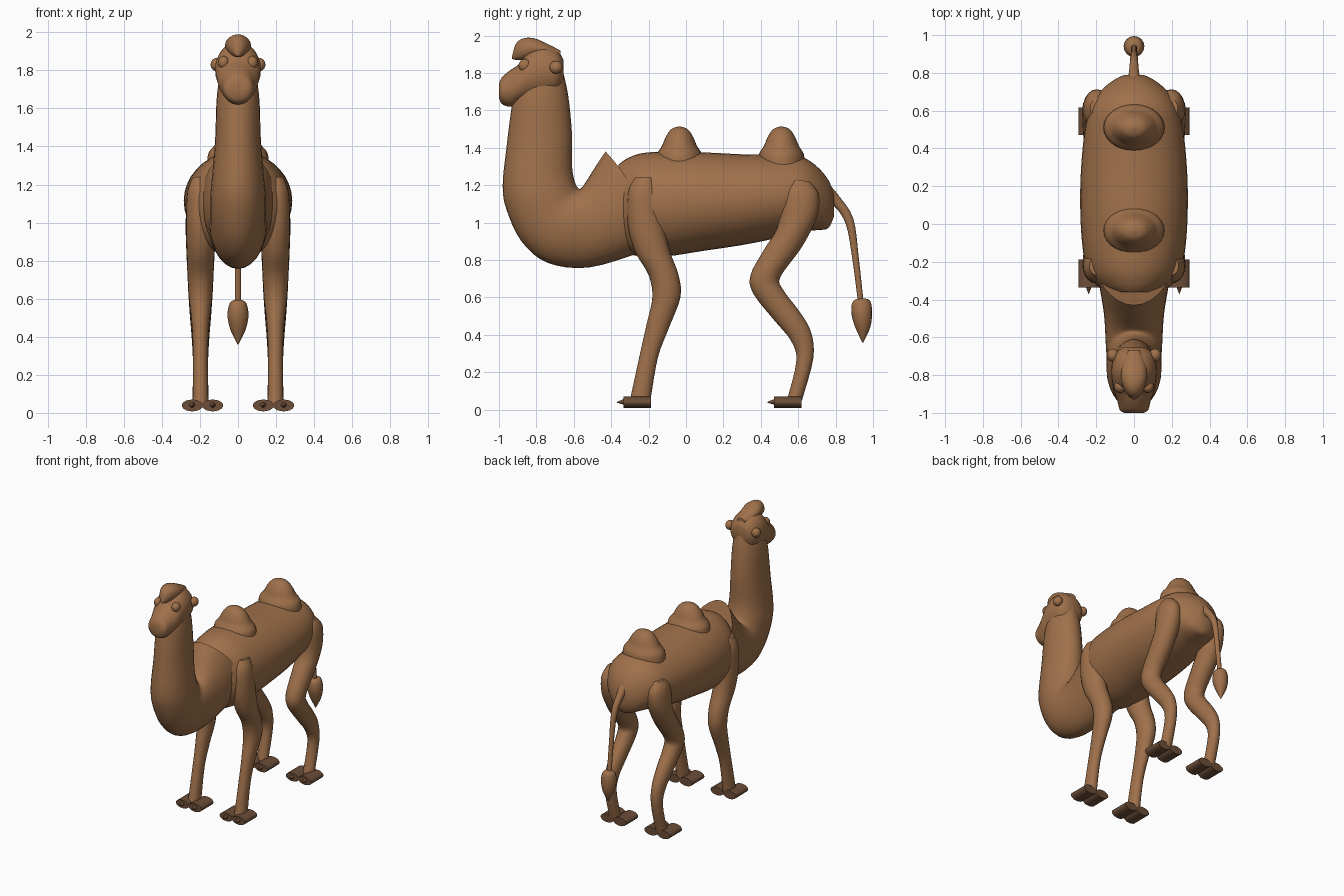
import bpy, bmesh, math
from mathutils import Vector, Matrix

cube = bpy.data.objects.get("Cube")
if cube:
    bpy.data.objects.remove(cube, do_unlink=True)


def material(name, rgb):
    mat = bpy.data.materials.new(name)
    mat.use_nodes = True
    color = (*rgb, 1)
    mat.diffuse_color = color
    mat.node_tree.nodes["Principled BSDF"].inputs["Base Color"].default_value = color
    return mat


FUR = material("tan fur", (.35, .165, .07))
HOOF = material("dark brown hoof", (.15, .075, .04))


def finish(name, bm, mat):
    """Turn a bmesh into a smooth shaded object with one material."""
    bmesh.ops.recalc_face_normals(bm, faces=bm.faces)
    mesh = bpy.data.meshes.new(name)
    bm.to_mesh(mesh)
    bm.free()
    mesh.materials.append(mat)
    obj = bpy.data.objects.new(name, mesh)
    bpy.context.collection.objects.link(obj)
    bpy.ops.object.select_all(action='DESELECT')
    obj.select_set(True)
    bpy.context.view_layer.objects.active = obj
    bpy.ops.object.shade_smooth_by_angle(angle=math.radians(45))
    return obj


def spline(points, steps):
    """Smooth a list of equal-length tuples with a Catmull-Rom curve."""
    pts = [Vector(p) for p in points]
    out = []
    for i in range(len(pts) - 1):
        a, b, c, d = (pts[max(0, min(len(pts) - 1, i + k))] for k in (-1, 0, 1, 2))
        for s in range(steps):
            t = s / steps
            out.append(b + (c - a) * (t / 2) + (a * 2 - b * 5 + c * 4 - d) * (t * t / 2)
                       + (b * 3 - a - c * 3 + d) * (t ** 3 / 2))
    return out + [pts[-1]]


def loft(name, rings, cx=0, bow=0, sides=28, steps=4, mat=FUR):
    """Skin ellipses; each ring is two outline points (y, z, y, z) and a half width."""
    bm = bmesh.new()
    rows = []
    smooth = spline(rings, steps)
    for i, (y1, z1, y2, z2, rx) in enumerate(smooth):
        mid = Vector((cx, (y1 + y2) / 2, (z1 + z2) / 2))
        axis = Vector((0, (y2 - y1) / 2, (z2 - z1) / 2))
        bend = bow * (i / (len(smooth) - 1)) ** 6
        row = []
        for k in range(sides):
            t = math.tau * k / sides
            side = Vector((rx * math.sin(t), bend * math.sin(t) ** 2, 0))
            row.append(bm.verts.new(mid + axis * math.cos(t) + side))
        rows.append(row)
    for a, b in zip(rows, rows[1:]):
        for k in range(sides):
            j = (k + 1) % sides
            bm.faces.new((a[k], a[j], b[j], b[k]))
    bm.faces.new(rows[0])
    bm.faces.new(rows[-1])
    return finish(name, bm, mat)


def upright(stations):
    """Rings standing upright along y: (y, top, bottom, half width)."""
    return [(y, low, y, top, rx) for y, top, low, rx in stations]


def ball(name, center, radii):
    bm = bmesh.new()
    place = Matrix.Translation(center) @ Matrix.Diagonal((*radii, 1))
    bmesh.ops.create_uvsphere(bm, u_segments=20, v_segments=12, radius=1, matrix=place)
    return finish(name, bm, FUR)


# Barrel of the body
loft("body", upright([
    (-.36, 1.31, .9, .14), (-.32, 1.34, .84, .2), (-.24, 1.37, .82, .25),
    (-.1, 1.38, .82, .275), (.1, 1.375, .85, .285), (.3, 1.365, .88, .28),
    (.5, 1.36, .92, .26), (.62, 1.35, .95, .23), (.7, 1.3, .96, .18),
    (.76, 1.23, .97, .11), (.79, 1.16, 1.03, .05)]), sides=36)

# Curved neck, ending in a raised collar over the shoulders
loft("neck", [
    (-.92, 1.68, -.66, 1.82, .1), (-.935, 1.6, -.63, 1.68, .113),
    (-.96, 1.4, -.61, 1.48, .12), (-.98, 1.2, -.61, 1.31, .135),
    (-.96, 1.07, -.595, 1.22, .145), (-.88, .9, -.57, 1.18, .145),
    (-.74, .785, -.54, 1.21, .15), (-.52, .76, -.49, 1.29, .16),
    (-.24, .84, -.43, 1.38, .195)], bow=.08)

# Head with muzzle
loft("head", upright([
    (-.655, 1.87, 1.75, .06), (-.69, 1.92, 1.69, .105), (-.77, 1.95, 1.66, .12),
    (-.84, 1.92, 1.65, .115), (-.89, 1.85, 1.64, .105), (-.94, 1.815, 1.62, .087),
    (-.985, 1.775, 1.635, .075), (-1, 1.74, 1.67, .05)]))

# Pointed forelock overhanging the brow
loft("forelock", upright([
    (-.67, 1.92, 1.88, .03), (-.74, 1.955, 1.88, .06), (-.81, 1.985, 1.88, .068),
    (-.87, 1.985, 1.87, .055), (-.91, 1.955, 1.87, .03), (-.93, 1.89, 1.875, .004)]))

# Two bell-shaped humps
HUMP = [(1.05, 1.3), (1, 1.365), (.78, 1.41), (.6, 1.46), (.36, 1.5), (.02, 1.515)]
for name, y in (("front_hump", -.035), ("rear_hump", .51)):
    loft(name, [(y - .12 * r, z, y + .12 * r, z, .155 * r) for r, z in HUMP])

# Tail and its tuft
loft("tail", [
    (.72, 1.12, .77, 1.2, .04), (.79, 1.09, .82, 1.14, .027),
    (.855, .99, .895, 1.02, .021), (.89, .8, .925, .8, .017),
    (.92, .57, .95, .57, .017)], sides=14)
loft("tail_tuft", [
    (.925, .595, .955, .595, .015), (.89, .575, .985, .58, .043),
    (.885, .51, .995, .52, .055), (.905, .44, .985, .44, .041),
    (.942, .36, .948, .36, .003)], sides=16)

FRONT_LEG = [
    (-.27, 1.24, -.17, 1.24, .04), (-.31, 1.16, -.14, 1.16, .07),
    (-.31, .98, -.12, 1.02, .077), (-.27, .84, -.09, .86, .073),
    (-.2, .72, -.04, .72, .068), (-.18, .6, -.03, .6, .061),
    (-.21, .46, -.09, .44, .045), (-.25, .28, -.15, .28, .039),
    (-.3, .05, -.19, .05, .042)]
REAR_LEG = [
    (.57, 1.23, .66, 1.22, .035), (.51, 1.16, .71, 1.15, .068),
    (.49, .98, .7, 1.03, .078), (.42, .86, .62, .87, .075),
    (.345, .72, .505, .71, .068), (.36, .62, .52, .64, .064),
    (.47, .48, .61, .52, .055), (.56, .37, .67, .41, .046),
    (.59, .26, .68, .27, .04), (.54, .05, .62, .05, .042)]

for side, s in (("left", 1), ("right", -1)):
    ball(side + "_ear", (s * .112, -.695, 1.83), (.032, .035, .035))
    ball(side + "_brow", (s * .075, -.86, 1.84), (.03, .035, .035))
    for end, rings, toe in (("front", FRONT_LEG, -.335), ("rear", REAR_LEG, .47)):
        loft(f"{side}_{end}_leg", rings, cx=s * .197, sides=20)
        # Each foot is two flat pads, each with a small claw
        for part, x in (("inner", .133), ("outer", .24)):
            name = f"{side}_{end}_{part}"
            loft(name + "_pad", upright([(toe, .07, .008, .055), (toe + .148, .07, .008, .055)]),
                 cx=s * x, steps=1, sides=20, mat=HOOF)
            loft(name + "_claw", upright([(toe + .01, .06, .025, .018), (toe - .035, .041, .037, .002)]),
                 cx=s * x, steps=1, sides=10, mat=HOOF)
